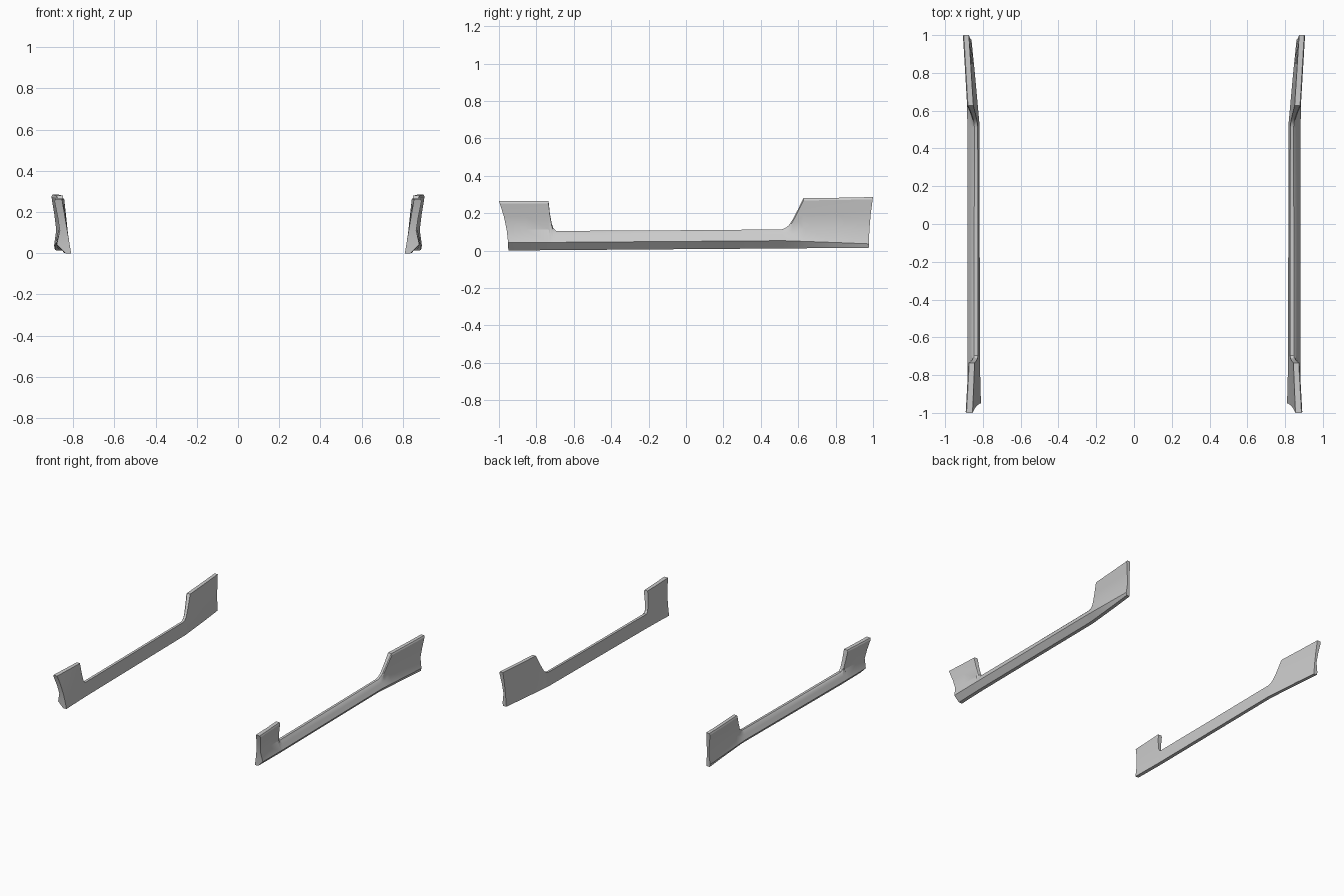
import bpy, bmesh

if "Cube" in bpy.data.objects:
    bpy.data.objects.remove(bpy.data.objects["Cube"])

# Section keys along y: y, inner foot x, inner lean, waist x, flare top x, crease x, crease z
KEYS = [
    (-1.00, 0.810, 0.17, 0.865, 0.895, 0.880, 0.043),
    (-0.70, 0.816, 0.10, 0.852, 0.878, 0.882, 0.044),
    (0.52, 0.816, 0.10, 0.852, 0.878, 0.882, 0.053),
    (1.00, 0.860, 0.05, 0.882, 0.905, 0.893, 0.036),
]

# Top edge seen from the side: front flare, low sill, rear flare
TOP = [(-1.0, 0.264), (-0.86, 0.264), (-0.735, 0.265), (-0.728, 0.20), (-0.718, 0.145),
       (-0.71, 0.12), (-0.695, 0.105), (-0.1, 0.108), (0.51, 0.113), (0.53, 0.12),
       (0.55, 0.135), (0.57, 0.165), (0.60, 0.223), (0.628, 0.28), (0.80, 0.282), (1.0, 0.286)]


def key_at(y):
    for a, b in zip(KEYS, KEYS[1:]):
        if y <= b[0]:
            t = (y - a[0]) / (b[0] - a[0])
            return [p + (q - p) * t for p, q in zip(a[1:], b[1:])]


def section(y, zt):
    """Closed ring: inner side upwards, then outer side downwards."""
    foot, lean, waist, flare, crease, zc = key_at(y)
    zb = 0.0075 * (y + 1)
    rim = zt - 0.012
    levels = [zb, zc] + [zc + (rim - zc) * f for f in (0.33, 0.66, 1)] + [zt]

    def outer(z):
        if z < 0.11:
            return crease + (waist - crease) * (z - zc) / (0.11 - zc)
        return waist + (flare - waist) * ((z - 0.11) / 0.16) ** 1.2

    def end_y(z):
        s = 1 - (z / zt) ** 2
        if y == -1:
            return y + 0.05 * s
        return y - 0.023 * s if y == 1 else y

    inner = [(foot + lean * z, end_y(z), z) for z in levels]
    outs = [(foot + 0.028, end_y(zb), zb)]
    outs += [(outer(z), end_y(z), z) for z in levels[1:5]]
    outs.append((outer(zt) - 0.007, end_y(zt), zt))
    return inner + outs[::-1]


# Side skirt lofted through the sections
bm = bmesh.new()
rings = [[bm.verts.new(p) for p in section(y, z)] for y, z in TOP]
n = len(rings[0])
for a, b in zip(rings, rings[1:]):
    for i in range(n):
        j = (i + 1) % n
        bm.faces.new((a[i], a[j], b[j], b[i]))

# End caps
for r in (rings[0], rings[-1]):
    for i in range(n // 2 - 1):
        bm.faces.new((r[i], r[i + 1], r[n - 2 - i], r[n - 1 - i]))
bmesh.ops.recalc_face_normals(bm, faces=bm.faces)

mesh = bpy.data.meshes.new("side_skirts")
bm.to_mesh(mesh)
bm.free()
skirts = bpy.data.objects.new("side_skirts", mesh)
bpy.context.collection.objects.link(skirts)

# Opposite side
skirts.modifiers.new("mirror", 'MIRROR').use_mirror_merge = False
bpy.context.view_layer.objects.active = skirts
skirts.select_set(True)
bpy.ops.object.shade_smooth_by_angle(angle=0.45)
